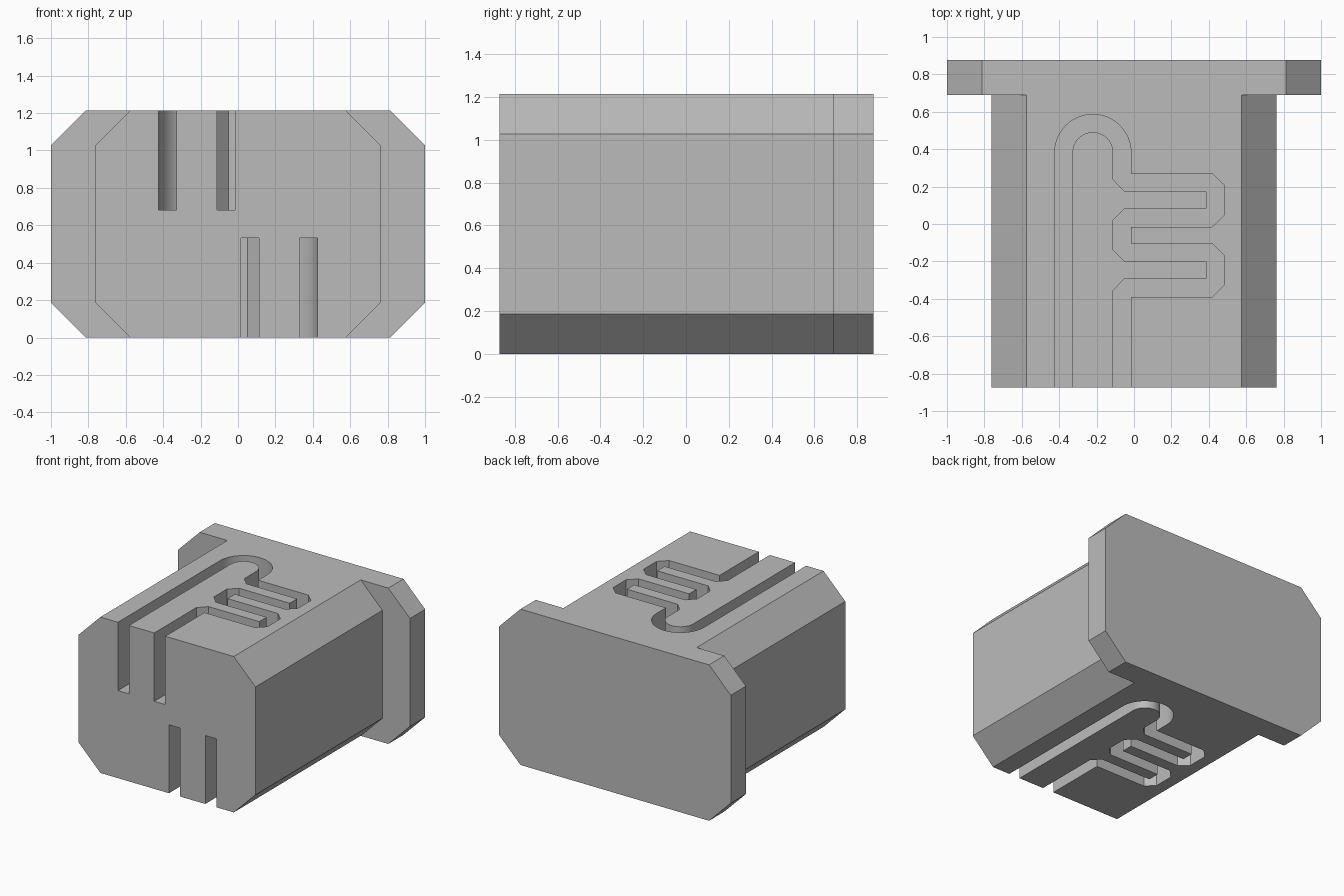
import bpy
import bmesh
import math
from mathutils import Matrix

HEIGHT = 1.215
CHAMFER = 0.187
FRONT, STEP, BACK = -0.873, 0.69, 0.877

if "Cube" in bpy.data.objects:
    bpy.data.objects.remove(bpy.data.objects["Cube"])

grey = bpy.data.materials.new("plain grey")
grey.use_nodes = True
grey.diffuse_color = (0.50, 0.50, 0.50, 1)
grey.node_tree.nodes["Principled BSDF"].inputs["Base Color"].default_value = grey.diffuse_color


def prism(name, outline, offset):
    """Extrude a closed outline of 3D points along an offset."""
    bm = bmesh.new()
    face = bm.faces.new([bm.verts.new(p) for p in outline])
    ext = bmesh.ops.extrude_face_region(bm, geom=[face], use_keep_orig=True)
    moved = [g for g in ext["geom"] if isinstance(g, bmesh.types.BMVert)]
    bmesh.ops.translate(bm, verts=moved, vec=offset)
    bmesh.ops.recalc_face_normals(bm, faces=bm.faces)
    mesh = bpy.data.meshes.new(name)
    bm.to_mesh(mesh)
    bm.free()
    mesh.materials.append(grey)
    obj = bpy.data.objects.new(name, mesh)
    bpy.context.collection.objects.link(obj)
    return obj


def octagon_prism(name, half_width, y0, y1):
    """Block with four chamfered long edges, running front to back."""
    w, c, h = half_width, CHAMFER, HEIGHT
    half = [(w - c, 0), (w, c), (w, h - c), (w - c, h)]
    loop = half + [(-x, z) for x, z in reversed(half)]
    return prism(name, [(x, y0, z) for x, z in loop], (0, y1 - y0, 0))


def arc(cx, cy, radius, start, end, steps=24):
    return [(cx + radius * math.cos(a), cy + radius * math.sin(a))
            for a in (math.radians(start + (end - start) * i / steps) for i in range(steps + 1))]


def boolean(obj, cutter, operation):
    mod = obj.modifiers.new(operation.lower(), 'BOOLEAN')
    mod.object, mod.operation, mod.solver = cutter, operation, 'EXACT'
    bpy.context.view_layer.objects.active = obj
    bpy.ops.object.modifier_apply(modifier=mod.name)
    bpy.data.objects.remove(cutter)


# Body with a wider flange at the back
body = octagon_prism("plug_body", 0.762, FRONT, STEP + 0.05)
boolean(body, octagon_prism("back_flange", 1.0, STEP, BACK), 'UNION')

# Serpentine channel: long leg, round bend, then two square loops
open_end = FRONT - 0.1
bend_x, bend_y, pitch = -0.22, 0.382, 0.375
outer = [(-0.424, open_end)] + arc(bend_x, bend_y, 0.204, 180, 0)
inner = [(-0.329, open_end)] + arc(bend_x, bend_y, 0.109, 180, 0)
for loop in range(2):
    y = -pitch * loop
    outer += [(-0.016, y + 0.27), (0.418, y + 0.27), (0.483, y + 0.207),
              (0.483, y + 0.048), (0.418, y - 0.015), (-0.016, y - 0.015)]
    inner += [(-0.111, y + 0.237), (-0.05, y + 0.174), (0.388, y + 0.174),
              (0.388, y + 0.083), (-0.05, y + 0.083), (-0.111, y + 0.02)]
# The last loop closes into the straight exit leg
outer.append((-0.016, open_end))
inner.append((-0.111, open_end))

# The same channel is cut in the top and, turned half round, in the bottom
centre = Matrix.Translation((0, 0, HEIGHT / 2))
half_turn = centre @ Matrix.Rotation(math.pi, 4, 'Y') @ centre.inverted()
for side, turn in (("top", Matrix()), ("bottom", half_turn)):
    cutter = prism(side + "_channel_cutter",
                   [(x, y, 0.682) for x, y in outer + inner[::-1]], (0, 0, 0.7))
    cutter.data.transform(turn)
    cutter.hide_render = True
    boolean(body, cutter, 'DIFFERENCE')

# Merge coplanar faces and shade the bends smoothly
bm = bmesh.new()
bm.from_mesh(body.data)
bmesh.ops.remove_doubles(bm, verts=bm.verts, dist=0.0005)
bmesh.ops.dissolve_limit(bm, angle_limit=math.radians(1), verts=bm.verts, edges=bm.edges)
bm.to_mesh(body.data)
bm.free()
body.select_set(True)
bpy.context.view_layer.objects.active = body
bpy.ops.object.shade_smooth_by_angle(angle=math.radians(30))
